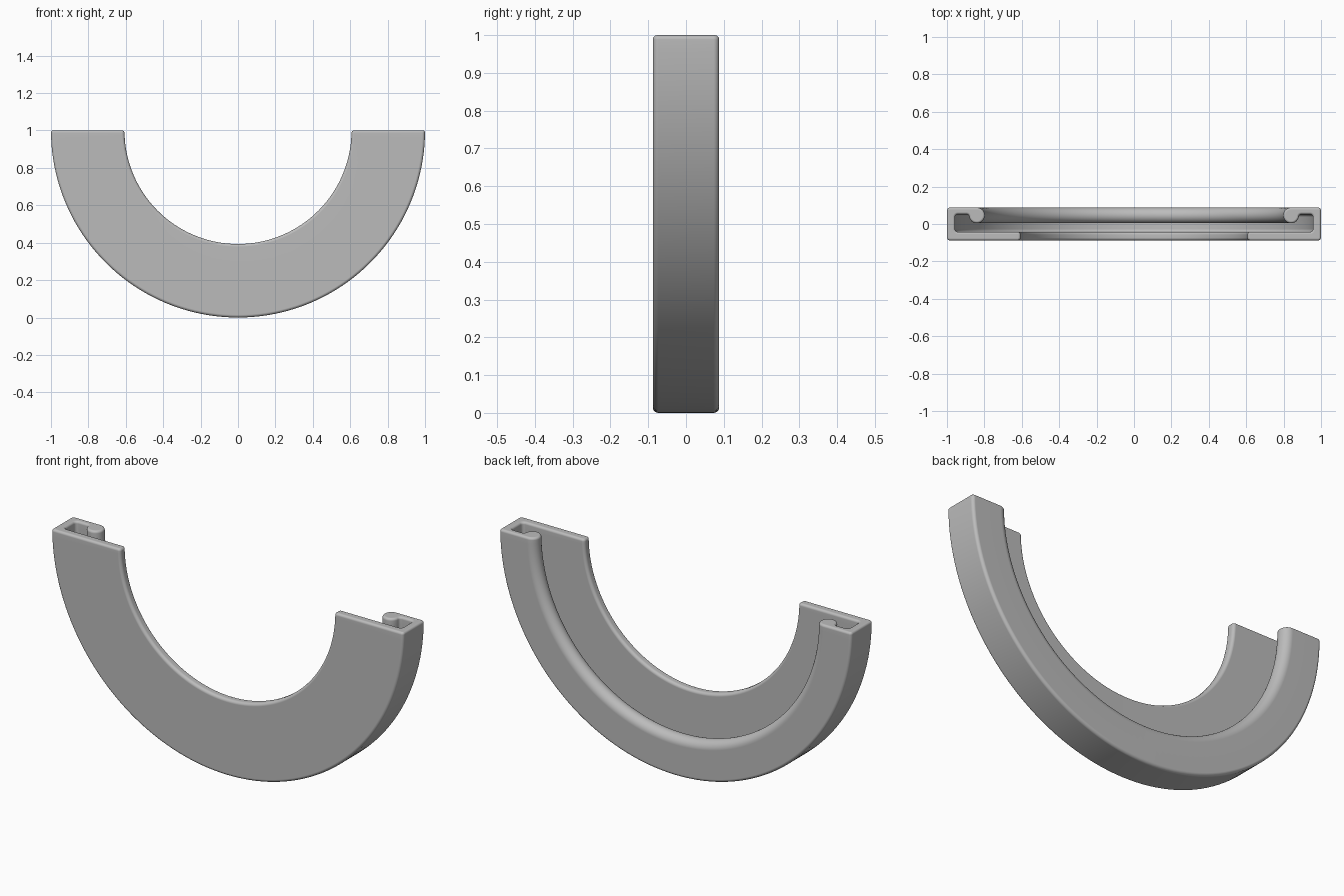
import bpy, bmesh
from math import pi, cos, sin, radians
from mathutils import Vector

if "Cube" in bpy.data.objects:
    bpy.data.objects.remove(bpy.data.objects["Cube"], do_unlink=True)

# Plain grey material
grey = bpy.data.materials.new("plain grey")
grey.use_nodes = True
colour = (0.5, 0.5, 0.5, 1)
grey.diffuse_color = colour
grey.node_tree.nodes["Principled BSDF"].inputs["Base Color"].default_value = colour


def arc(r, y, radius, start, end, steps=5):
    """Points of an arc in the (radius, depth) section plane."""
    angles = [radians(start + (end - start) * i / steps) for i in range(steps + 1)]
    return [(r + radius * cos(a), y + radius * sin(a)) for a in angles]


# Cross-section: wide front plate, outer wall, back lip with a rolled bead
C = 0.015
section = (
    arc(0.622, -0.073, C, 180, 270)
    + arc(0.985, -0.073, C, 270, 360)
    + arc(0.985, 0.073, C, 0, 90)
    + arc(0.84, 0.046, 0.042, 90, 348, 24)
    + arc(0.895, 0.038, 0.014, 180, 90)
    + arc(0.942, 0.037, C, 90, 0)
    + arc(0.942, -0.027, C, 0, -90)
    + arc(0.622, -0.057, C, 90, 180)
)

# Sweep the section through the lower half turn
bm = bmesh.new()
verts = [bm.verts.new((r, y, 1)) for r, y in section]
edges = [bm.edges.new((v, verts[i - 1])) for i, v in enumerate(verts)]
bmesh.ops.spin(bm, geom=verts + edges, cent=(0, 0, 1), axis=(0, 1, 0),
               angle=pi, steps=80, use_duplicate=False)
bmesh.ops.remove_doubles(bm, verts=bm.verts[:], dist=0.0002)

# Close both ends and round their rims
rim = [e for e in bm.edges if e.is_boundary]
for side in (1, -1):
    loop = [e for e in rim if e.verts[0].co.x * side > 0]
    bmesh.ops.edgeloop_fill(bm, edges=loop)
bmesh.ops.recalc_face_normals(bm, faces=bm.faces[:])
bmesh.ops.bevel(bm, geom=rim, offset=0.012, offset_type='OFFSET', segments=4,
                profile=0.5, affect='EDGES', clamp_overlap=False)

mesh = bpy.data.meshes.new("half_ring_channel")
bm.to_mesh(mesh)
bm.free()
mesh.materials.append(grey)
channel = bpy.data.objects.new("half_ring_channel", mesh)
bpy.context.collection.objects.link(channel)

# Smooth shading with flat faces kept flat
bpy.ops.object.select_all(action='DESELECT')
channel.select_set(True)
bpy.context.view_layer.objects.active = channel
bpy.ops.object.shade_smooth_by_angle(angle=radians(35))
weighted = channel.modifiers.new("flat_face_normals", 'WEIGHTED_NORMAL')
weighted.keep_sharp = True
